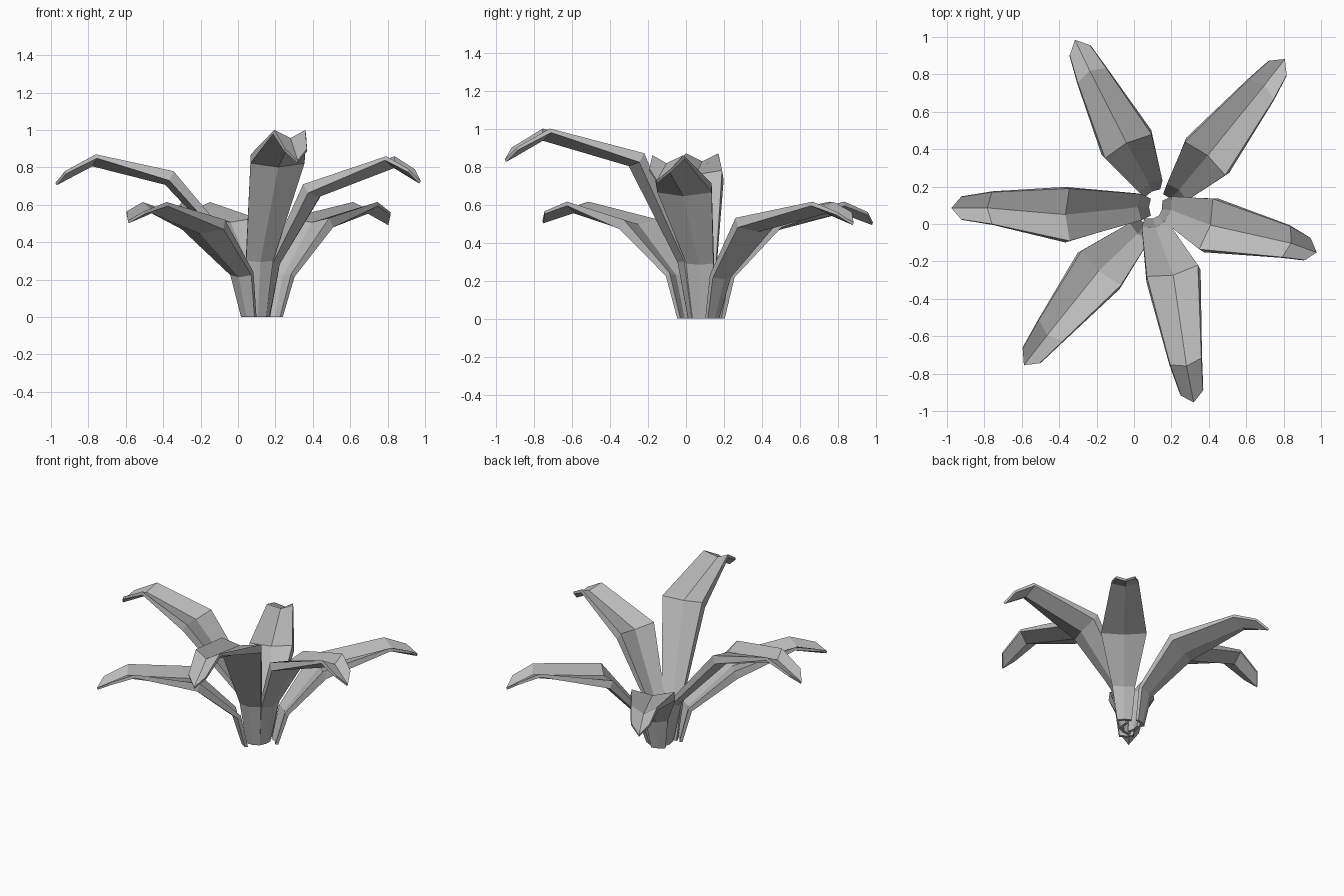
import bpy
import bmesh
from mathutils import Vector

cube = bpy.data.objects.get("Cube")
if cube:
    bpy.data.objects.remove(cube, do_unlink=True)

# One flat grey for the whole plant
GREY = (0.5, 0.5, 0.5, 1)
grey = bpy.data.materials.new("leaf_grey")
grey.use_nodes = True
grey.diffuse_color = GREY
grey.node_tree.nodes["Principled BSDF"].inputs["Base Color"].default_value = GREY

# Shared cross-section at base, knee, shoulder, crest and tip
HALF_WIDTH = (0.045, 0.07, 0.14, 0.085, 0.06)
THICKNESS = (0.02, 0.028, 0.055, 0.022, 0.015)
CREASE = (0.01, 0.02, 0.03, 0.035, 0.03)
POINT = (0, 0, 0.01, 0.035, 0.075)     # how far the midrib runs ahead of the edges
UP = Vector((0, 0, 1))


def section(path, i):
    """Ring of six corners: three on top, three underneath."""
    before = (path[i] - path[i - 1]).normalized() if i else Vector()
    after = (path[i + 1] - path[i]).normalized() if i + 1 < len(path) else Vector()
    along = (before + after * 2).normalized()
    heading = path[-1] - path[0]
    side = heading.cross(UP).normalized()
    normal = side.cross(along).normalized()
    centre, wide = path[i], side * HALF_WIDTH[i]
    midrib = centre - normal * CREASE[i] + along * POINT[i]
    drop = normal * THICKNESS[i]
    top = [centre - wide, midrib, centre + wide]
    under = [centre + wide * 1.06 - drop, midrib - drop, centre - wide * 1.06 - drop]
    ring = top + under
    if i == 0:
        for corner in ring:
            corner.z = 0
    return ring


def leaf(name, *points):
    """Thick folded blade swept along a bent path."""
    path = [Vector(p) for p in points]
    bm = bmesh.new()
    rings = [[bm.verts.new(c) for c in section(path, i)] for i in range(len(path))]
    for lower, upper in zip(rings, rings[1:]):
        for a in range(6):
            b = (a + 1) % 6
            bm.faces.new((lower[a], lower[b], upper[b], upper[a]))
    # Close both ends with two quads along the fold
    for ring in (rings[0], rings[-1]):
        bm.faces.new((ring[0], ring[1], ring[4], ring[5]))
        bm.faces.new((ring[1], ring[2], ring[3], ring[4]))
    bmesh.ops.recalc_face_normals(bm, faces=bm.faces)
    mesh = bpy.data.meshes.new(name)
    bm.to_mesh(mesh)
    bm.free()
    mesh.materials.append(grey)
    bpy.context.collection.objects.link(bpy.data.objects.new(name, mesh))


# Three tall leaves
leaf("right_tall_leaf", (.09, .09, 0), (.04, .09, .32), (-.345, .05, .78),
     (-.76, .085, .87), (-.925, .085, .78))
leaf("front_tall_leaf", (.1, .04, 0), (.11, 0, .31), (.205, -.25, .87),
     (.277, -.735, 1), (.31, -.905, .9))
leaf("left_tall_leaf", (.14, .08, 0), (.18, .08, .3), (.385, 0, .71),
     (.815, -.095, .86), (.93, -.135, .79))

# Three low leaves
leaf("back_left_low_leaf", (.19, .13, 0), (.23, .17, .23), (.38, .35, .53),
     (.68, .72, .615), (.77, .835, .56))
leaf("back_right_low_leaf", (.1, .165, 0), (.09, .2, .23), (-.03, .415, .53),
     (-.225, .795, .615), (-.29, .93, .56))
leaf("front_right_low_leaf", (.065, 0, 0), (.03, -.04, .24), (-.175, -.235, .52),
     (-.445, -.57, .615), (-.55, -.705, .565))
